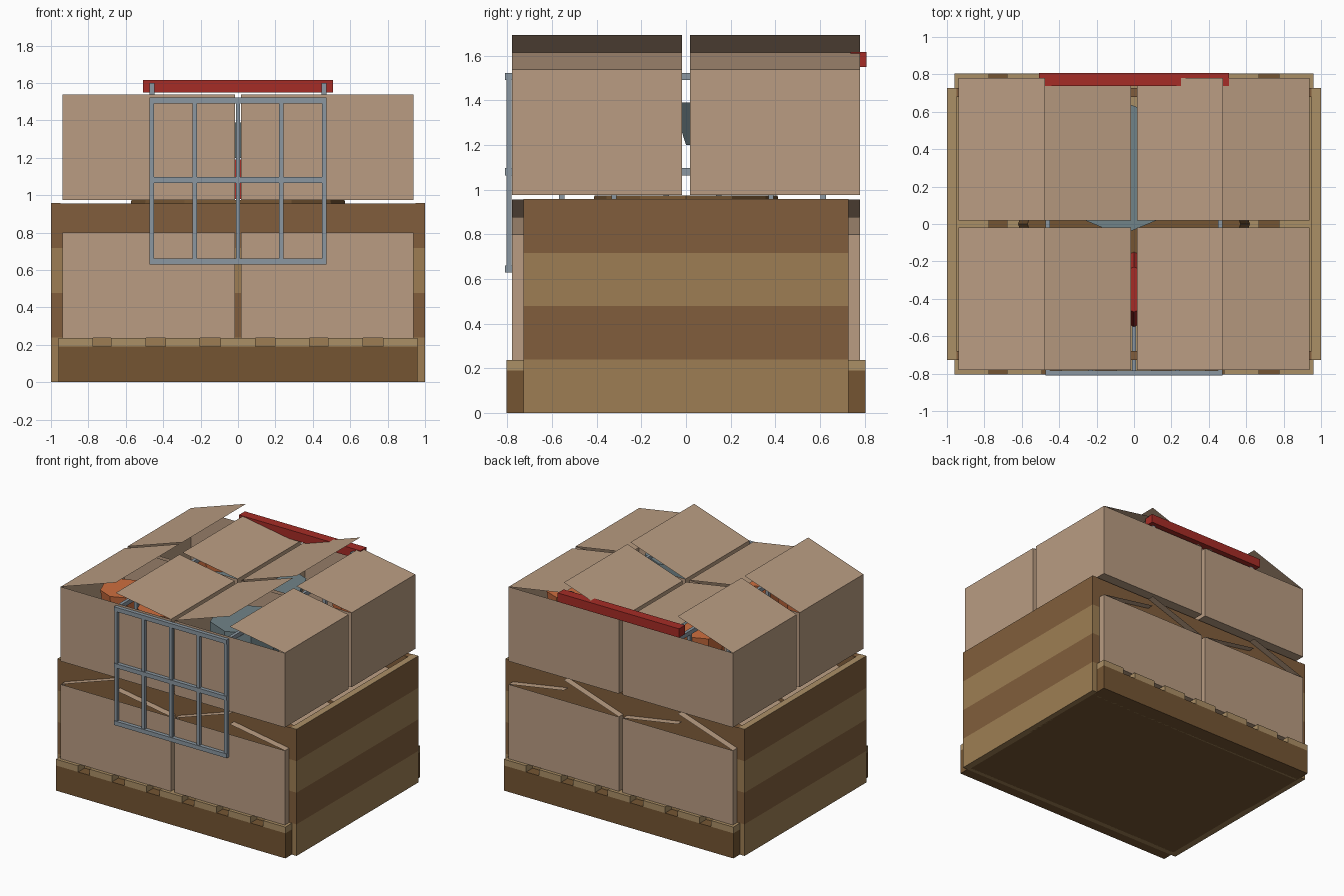
import bpy, bmesh, math

if "Cube" in bpy.data.objects:
    bpy.data.objects.remove(bpy.data.objects["Cube"])

def mat(name, r, g, b):
    m = bpy.data.materials.new(name)
    m.diffuse_color = tuple((c / 255) ** 2.2 for c in (r, g, b)) + (1,)
    m.use_nodes = True
    m.node_tree.nodes["Principled BSDF"].inputs["Base Color"].default_value = m.diffuse_color
    return m

CARD = mat("cardboard", 184, 155, 129)
LIGHT = mat("light_wood", 156, 125, 84)
DARK = mat("dark_wood", 128, 94, 62)
BASE = mat("base_wood", 116, 86, 54)
SLAT = mat("slat_wood", 170, 142, 102)
STEEL = mat("steel", 138, 150, 160)
RED = mat("red", 165, 48, 42)
SLATE = mat("slate", 112, 130, 135)
ORANGE = mat("orange", 205, 110, 65)

def obj(name, bm, m):
    me = bpy.data.meshes.new(name)
    bm.to_mesh(me)
    bm.free()
    me.materials.append(m)
    o = bpy.data.objects.new(name, me)
    bpy.context.collection.objects.link(o)
    return o

def add_box(bm, x0, x1, y0, y1, z0, z1):
    vs = bmesh.ops.create_cube(bm, size=1)["verts"]
    for v in vs:
        v.co = ((x0 + x1) / 2 + v.co.x * (x1 - x0),
                (y0 + y1) / 2 + v.co.y * (y1 - y0),
                (z0 + z1) / 2 + v.co.z * (z1 - z0))

def boxes(name, m, *dims):
    bm = bmesh.new()
    for d in dims:
        add_box(bm, *d)
    return obj(name, bm, m)

# pallet base with slats running front to back
boxes("pallet_base", BASE, (-.96, .96, -.805, .805, 0, .19))
boxes("pallet_slats", SLAT,
      *[(x - .093, x + .093, -.805, .805, .19, .237)
        for x in (-.867, -.585, -.295, 0, .29, .575, .867)])

# crate walls: four alternating plank courses
H, T = .239, .05
for i in range(4):
    z0, z1 = i * H, (i + 1) * H
    boxes(f"crate_planks_{i + 1}", DARK if i % 2 else LIGHT,
          (-1, -1 + T, -.728, .728, z0, z1), (1 - T, 1, -.728, .728, z0, z1),
          (-1 + T, 1 - T, -.728, -.728 + T, z0, z1),
          (-1 + T, 1 - T, .728 - T, .728, z0, z1))
boxes("crate_rim", SLAT, *[(min(s, s * .95), max(s, s * .95), -.728, .728, .956, .958)
                          for s in (-1, 1)])

# thin-walled cardboard boxes with two half-raised flaps
def carton(name, x0, x1, y0, y1, z0, z1):
    bm = bmesh.new()
    add_box(bm, x0, x1, y0, y1, z0, z1)
    bm.faces.ensure_lookup_table()
    top = max(bm.faces, key=lambda f: f.calc_center_median().z)
    bmesh.ops.delete(bm, geom=[top], context="FACES_ONLY")
    xm = (x0 + x1) / 2
    for hinge, rise in ((x0, .155), (x1, .077)):
        pts = [(hinge, y0, z1), (xm, y0, z1 + rise), (xm, y1, z1 + rise), (hinge, y1, z1)]
        if hinge == x1:
            pts.reverse()
        bm.faces.new([bm.verts.new(p) for p in pts])
    return obj(name, bm, CARD)

for tier, z in (("lower", .237), ("upper", .975)):
    for sx, x0 in (("left", -.938), ("right", .016)):
        for sy, y0 in (("front", -.78), ("back", .018)):
            carton(f"{tier}_{sx}_{sy}_box", x0, x0 + .922, y0, y0 + .762, z, z + .563)

# trolley basket: front grille and side grilles
W = .012
grid_z = (.645, 1.08, 1.507)
bars = [(x - W, x + W, -.805, -.782, .635, 1.517) for x in (-.46, -.23, 0, .23, .46)]
bars += [(-.472, .472, -.81, -.782, z - .016, z + .016) for z in grid_z]
boxes("front_grille", STEEL, *bars)
for side, x in (("left", -.46), ("right", .46)):
    bars = [(x - W, x + W, y - W, y + W, .635, 1.517)
            for y in [-.557 + .2345 * k for k in range(6)]]
    bars += [(x - W, x + W, -.79, .74, z - .016, z + .016) for z in grid_z]
    boxes(f"{side}_grille", STEEL, *bars)
boxes("basket_floor_bars", STEEL,
      *[(x - W, x + W, -.79, .62, .632, .66) for x in (-.23, 0, .23)])

# trolley handle and its posts
boxes("handle", RED, (-.508, .508, .737, .808, 1.55, 1.617))
boxes("handle_posts", STEEL, *[(x - .014, x + .014, .70, .775, 1.49, 1.6)
                               for x in (-.46, .46)])

# mound under the upper boxes
def frustum(name, m, x, y, z0, z1, r1, r2, sy=1, n=8):
    bm = bmesh.new()
    bmesh.ops.create_cone(bm, cap_ends=True, segments=n, radius1=r1, radius2=r2, depth=z1 - z0)
    for v in bm.verts:
        v.co = (v.co.x + x, v.co.y * sy + y, v.co.z + (z0 + z1) / 2)
    return obj(name, bm, m)

frustum("heap", BASE, 0, 0, .70, .974, .62, .57, .72, 12)

# loose contents glimpsed through the gaps
frustum("slate_bin", SLATE, -.07, .3, 1.2, 1.39, .30, .36)
frustum("slate_tub", SLATE, .35, -.42, 1.2, 1.5, .24, .24)
frustum("red_drum", RED, 0, -.35, .98, 1.19, .2, .12)
for i, (x, y) in enumerate(((-.68, -.4), (-.45, .42), (.68, .42), (-.3, -.5))):
    frustum(f"orange_pot_{i + 1}", ORANGE, x, y, 1.0, 1.45, .1, .16)
